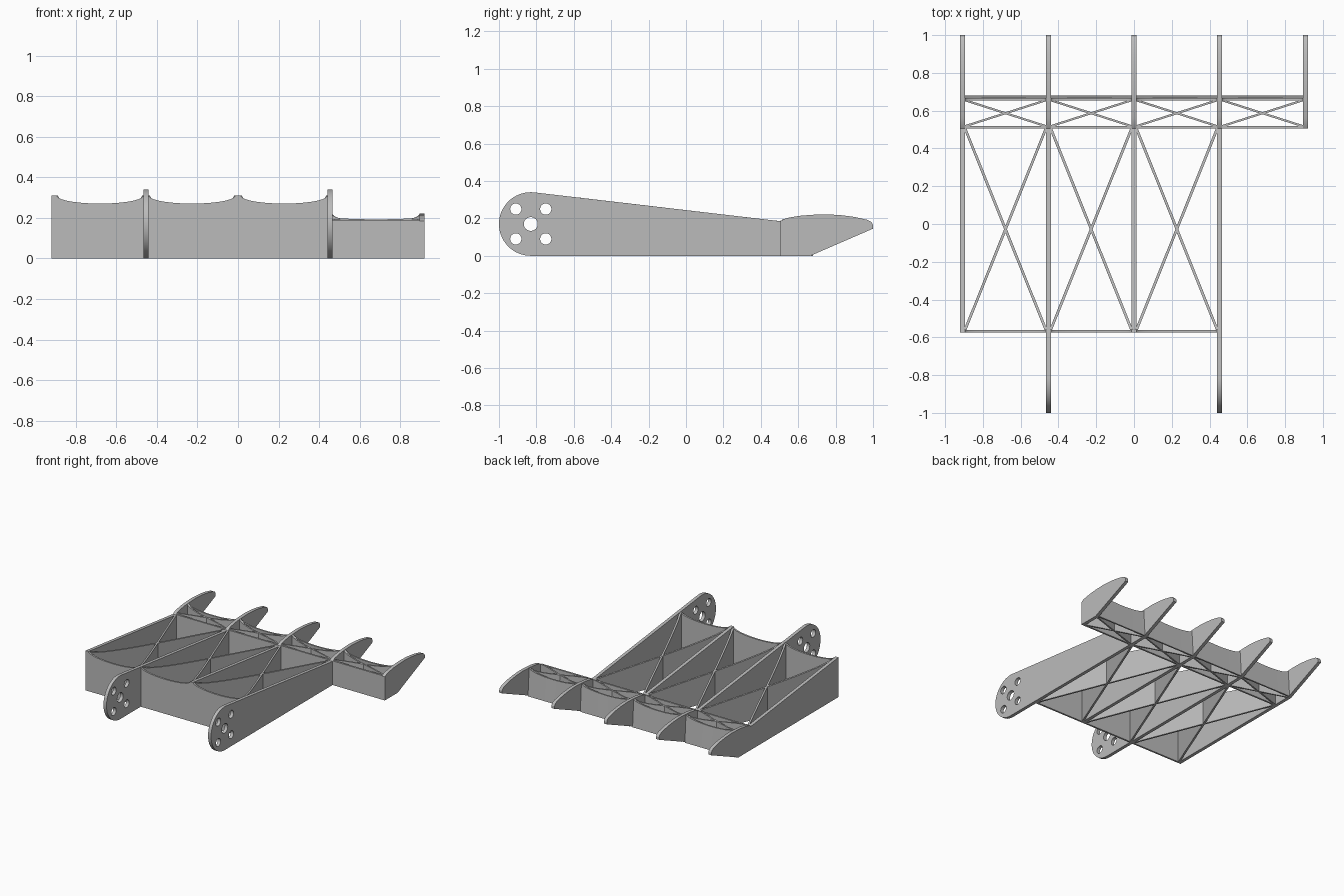
import bpy, bmesh
from math import cos, sin, pi, sqrt, radians
from mathutils import Matrix, Vector

if "Cube" in bpy.data.objects:
    bpy.data.objects.remove(bpy.data.objects["Cube"])

grey = bpy.data.materials.new("plain grey")
grey.use_nodes = True
grey.diffuse_color = (0.5, 0.5, 0.5, 1)
grey.node_tree.nodes["Principled BSDF"].inputs["Base Color"].default_value = (0.5, 0.5, 0.5, 1)

PITCH, RIB_T = 0.4535, 0.026          # rib spacing and thickness
FRONT_Y, MID_Y, REAR_Y = -0.575, 0.505, 0.66
HUB_Y, HUB_R = -0.83, 0.17
HALF_BAY = (PITCH - RIB_T) / 2

# Curved upper edge of the tail, front to back, then down to the belly
TAIL = [(0.505, 0.185), (0.53, 0.199), (0.56, 0.206), (0.61, 0.214), (0.67, 0.219),
        (0.75, 0.222), (0.83, 0.217), (0.90, 0.208), (0.97, 0.192), (0.99, 0.182), (1.0, 0.165)]
BELLY = [(1.0, 0.145), (0.665, 0.0)]


def rib_top(y):
    """Height of a rib's upper edge."""
    if y <= MID_Y:
        return 0.339 - (y + 0.81) * 0.117
    for (a, za), (b, zb) in zip(TAIL, TAIL[1:]):
        if y <= b:
            return za + (zb - za) * (y - a) / (b - a)
    return TAIL[-1][1]


def panel_top(x, y):
    """Height of the sagging surface between two ribs."""
    u = min(1, abs(((x + 2 * PITCH) % PITCH) - PITCH / 2) / HALF_BAY)
    span = (MID_Y - FRONT_Y) if y < MID_Y else (REAR_Y - MID_Y)
    sag = 0.04 * min(1, abs(y - MID_Y - 0.007) / span)
    return rib_top(y) - sag * sqrt(1 - u * u)


def finish(ob):
    ob.data.materials.clear()
    ob.data.materials.append(grey)
    bpy.ops.object.select_all(action='DESELECT')
    ob.select_set(True)
    bpy.context.view_layer.objects.active = ob
    bpy.ops.object.shade_smooth_by_angle(angle=radians(25))


def circle(y, z, r, n=32):
    return [(y + r * cos(2 * pi * i / n), z + r * sin(2 * pi * i / n)) for i in range(n)]


def rib(name, x, start):
    """Flat plate cut from a side outline; start=None gives the long rib with a hub."""
    if start is None:
        a0, a1, n = radians(83.4), radians(270), 32
        front = [(HUB_Y + HUB_R * cos(a0 + (a1 - a0) * i / n),
                  HUB_R + HUB_R * sin(a0 + (a1 - a0) * i / n)) for i in range(n, -1, -1)]
        loops = [circle(HUB_Y, HUB_R, 0.037)]
        loops += [circle(HUB_Y + dy, HUB_R + dz, 0.03) for dy in (-0.08, 0.08) for dz in (-0.08, 0.08)]
    else:
        front = [(start, 0), (start, rib_top(start))]
        loops = []
    tail = TAIL if start != MID_Y else TAIL[1:]
    loops.insert(0, front + tail + BELLY)
    cu = bpy.data.curves.new(name, 'CURVE')
    cu.dimensions, cu.fill_mode, cu.extrude = '2D', 'BOTH', RIB_T / 2
    for pts in loops:
        sp = cu.splines.new('POLY')
        sp.points.add(len(pts) - 1)
        for p, (y, z) in zip(sp.points, pts):
            p.co = (y, z, 0, 1)
        sp.use_cyclic_u = True
    tmp = bpy.data.objects.new(name + "_outline", cu)
    bpy.context.collection.objects.link(tmp)
    dg = bpy.context.evaluated_depsgraph_get()
    me = bpy.data.meshes.new_from_object(tmp.evaluated_get(dg))
    bpy.data.objects.remove(tmp)
    # Stand the outline up: its x runs along y, its y runs along z
    me.transform(Matrix(((0, 0, 1, x), (1, 0, 0, 0), (0, 1, 0, 0), (0, 0, 0, 1))))
    bm = bmesh.new()
    bm.from_mesh(me)
    bmesh.ops.remove_doubles(bm, verts=bm.verts, dist=0.0001)
    bmesh.ops.recalc_face_normals(bm, faces=bm.faces)
    bm.to_mesh(me)
    bm.free()
    ob = bpy.data.objects.new(name, me)
    bpy.context.collection.objects.link(ob)
    finish(ob)


def wall(name, p, q, thick, lean=0.0, n=24):
    """Upright web from p to q whose top follows the sagging surface."""
    p, q = Vector(p), Vector(q)
    d = (q - p).normalized()
    side = Vector((-d.y, d.x)) * thick / 2
    bm = bmesh.new()
    rows = []
    for i in range(n + 1):
        c = p.lerp(q, (1 - cos(pi * i / n)) / 2)
        h = panel_top(c.x, c.y)
        l, r = c + side, c - side
        rows.append([bm.verts.new(v) for v in (
            (l.x, l.y + lean, 0), (r.x, r.y + lean, 0), (r.x, r.y, h), (l.x, l.y, h))])
    for a, b in zip(rows, rows[1:]):
        for k in range(4):
            bm.faces.new((a[k], a[(k + 1) % 4], b[(k + 1) % 4], b[k]))
    bm.faces.new(rows[0])
    bm.faces.new(rows[-1])
    bmesh.ops.recalc_face_normals(bm, faces=bm.faces)
    me = bpy.data.meshes.new(name)
    bm.to_mesh(me)
    bm.free()
    ob = bpy.data.objects.new(name, me)
    bpy.context.collection.objects.link(ob)
    finish(ob)


# Ribs: two long ones with drilled hubs, two cut at the front, one tail only
for i, start in enumerate((FRONT_Y, None, FRONT_Y, None, MID_Y)):
    rib(f"rib_{i + 1}", (i - 2) * PITCH, start)

# Cross walls and crossed braces in each bay
for i in range(4):
    x0 = (i - 2) * PITCH + RIB_T / 2
    x1 = x0 + 2 * HALF_BAY
    bay = f"bay_{i + 1}"
    wall(f"middle_spar_{bay}", (x0, MID_Y + 0.007), (x1, MID_Y + 0.007), 0.014)
    wall(f"rear_spar_{bay}", (x0, REAR_Y), (x1, REAR_Y), 0.012, lean=0.014)
    wall(f"tail_brace_a_{bay}", (x0, 0.518), (x1, 0.655), 0.011)
    wall(f"tail_brace_b_{bay}", (x0, 0.655), (x1, 0.518), 0.011)
    if i < 3:
        wall(f"front_spar_{bay}", (x0, FRONT_Y + 0.007), (x1, FRONT_Y + 0.007), 0.014)
        wall(f"main_brace_a_{bay}", (x0, -0.56), (x1, 0.505), 0.014)
        wall(f"main_brace_b_{bay}", (x0, 0.505), (x1, -0.56), 0.014)
